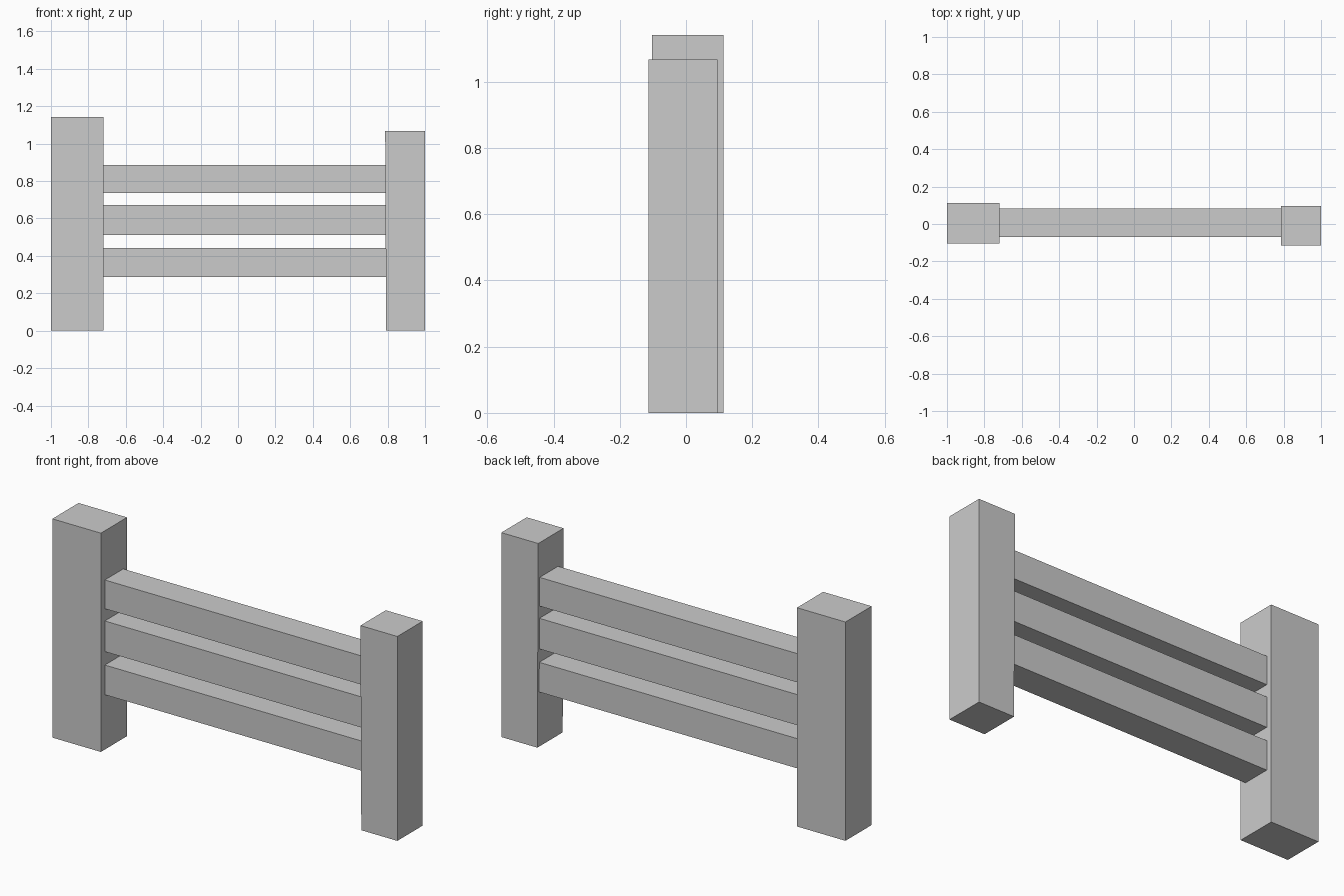
import bpy, bmesh

if "Cube" in bpy.data.objects:
    bpy.data.objects.remove(bpy.data.objects["Cube"])


def box(name, x, y, z, foot_shift=0.0):
    """Box from (min, max) ranges; foot_shift nudges the bottom inner edge along x."""
    bm = bmesh.new()
    bmesh.ops.create_cube(bm, size=1.0)
    for v in bm.verts:
        inner_foot = v.co.x < 0 and v.co.z < 0
        v.co = [r[0] if c < 0 else r[1] for c, r in zip(v.co, (x, y, z))]
        if inner_foot:
            v.co.x += foot_shift
    mesh = bpy.data.meshes.new(name)
    bm.to_mesh(mesh)
    bm.free()
    obj = bpy.data.objects.new(name, mesh)
    bpy.context.collection.objects.link(obj)
    return obj


# Uneven end posts
box("left_post", (-1.0, -0.72), (-0.103, 0.113), (0.0, 1.142))
box("right_post", (0.787, 1.0), (-0.114, 0.095), (0.0, 1.067), foot_shift=0.005)

# Three rails butting against the posts
rails = [("lower_rail", 0.286, 0.441), ("middle_rail", 0.511, 0.671), ("upper_rail", 0.735, 0.885)]
for name, bottom, top in rails:
    box(name, (-0.72, 0.791), (-0.07, 0.082), (bottom, top))
